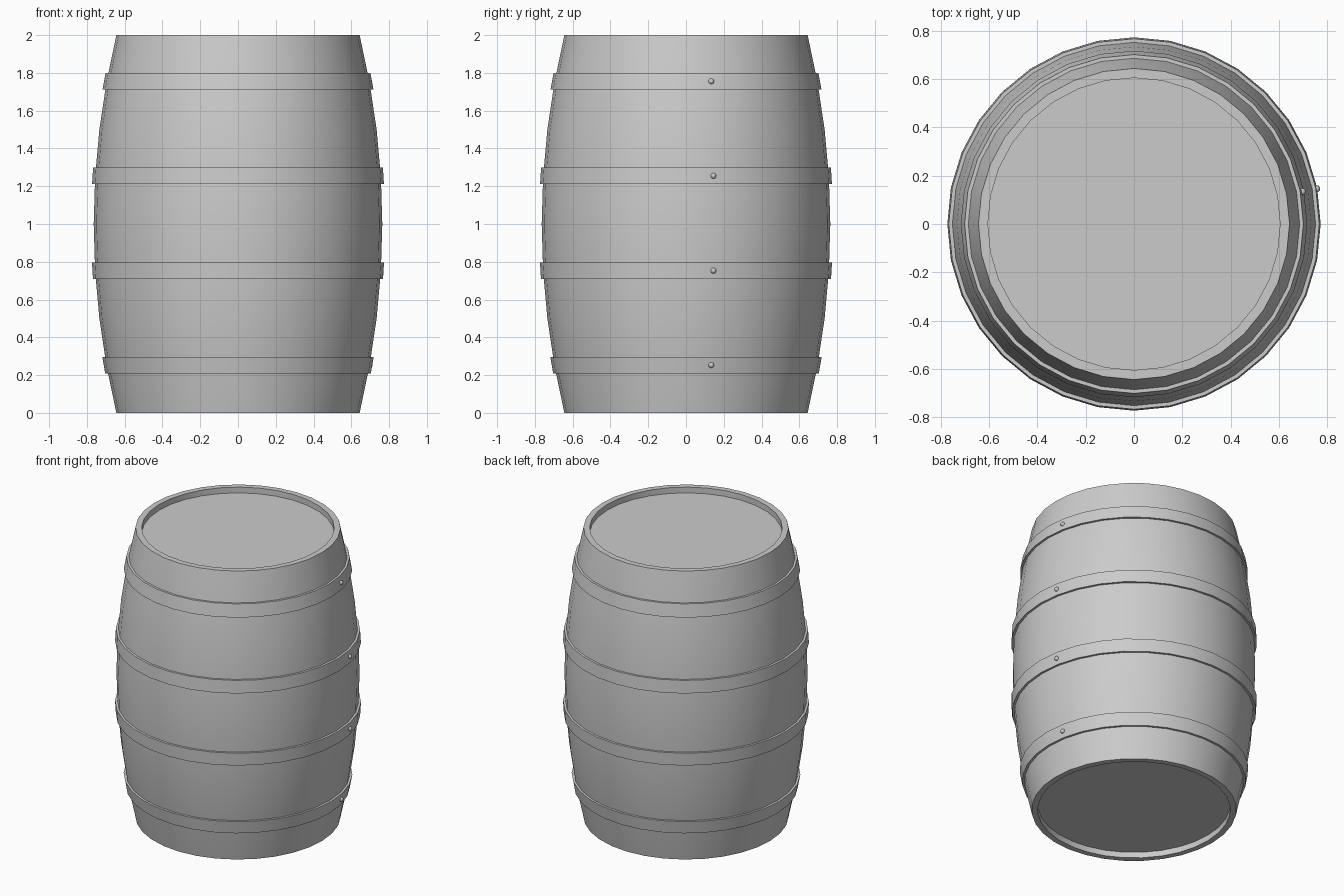
import bpy, bmesh, math

if "Cube" in bpy.data.objects:
    bpy.data.objects.remove(bpy.data.objects["Cube"])

SIDES = 32


def belly(z):
    """Bulging outer radius of the staves at height z."""
    return 0.764 - 0.12 * (z - 1) ** 2


def lathe(name, profile, closed=False):
    """Spin a (radius, z) profile around the z axis."""
    bm = bmesh.new()
    rings = []
    for r, z in profile:
        if r == 0:
            rings.append([bm.verts.new((0, 0, z))] * SIDES)
        else:
            rings.append([bm.verts.new((r * math.cos(2 * math.pi * i / SIDES),
                                        r * math.sin(2 * math.pi * i / SIDES), z))
                          for i in range(SIDES)])
    pairs = list(zip(rings, rings[1:]))
    if closed:
        pairs.append((rings[-1], rings[0]))
    for a, b in pairs:
        for i in range(SIDES):
            j = (i + 1) % SIDES
            corners = list(dict.fromkeys((a[i], a[j], b[j], b[i])))
            bm.faces.new(corners)
    bmesh.ops.recalc_face_normals(bm, faces=bm.faces)
    mesh = bpy.data.meshes.new(name)
    bm.to_mesh(mesh)
    bm.free()
    ob = bpy.data.objects.new(name, mesh)
    bpy.context.collection.objects.link(ob)
    smooth(ob)
    return ob


def smooth(ob):
    bpy.ops.object.select_all(action='DESELECT')
    ob.select_set(True)
    bpy.context.view_layer.objects.active = ob
    bpy.ops.object.shade_smooth_by_angle(angle=math.radians(30))


# Barrel body with recessed heads at both ends
RIM, DEPTH = 0.605, 0.04
outer = [(belly(i / 4), i / 4) for i in range(9)]
lathe("barrel_body", [(0, DEPTH), (RIM, DEPTH), (RIM, 0)] + outer
      + [(RIM, 2), (RIM, 2 - DEPTH), (0, 2 - DEPTH)])

# Four hoops, each with one rivet on the right side
for n, z in enumerate((0.253, 0.753, 1.255, 1.755), 1):
    lo, hi = z - 0.044, z + 0.044
    thick = 0.014
    lathe(f"hoop_{n}", [(belly(lo) - 0.012, lo), (belly(lo) + thick, lo),
                        (belly(hi) + thick, hi), (belly(hi) - 0.012, hi)], closed=True)
    r = belly(z) + thick
    a = 2 * math.pi / SIDES
    bpy.ops.mesh.primitive_uv_sphere_add(
        segments=12, ring_count=8, radius=0.015,
        location=(r * math.cos(a), r * math.sin(a) - 0.005, z))
    rivet = bpy.context.object
    rivet.name = f"rivet_{n}"
    smooth(rivet)
